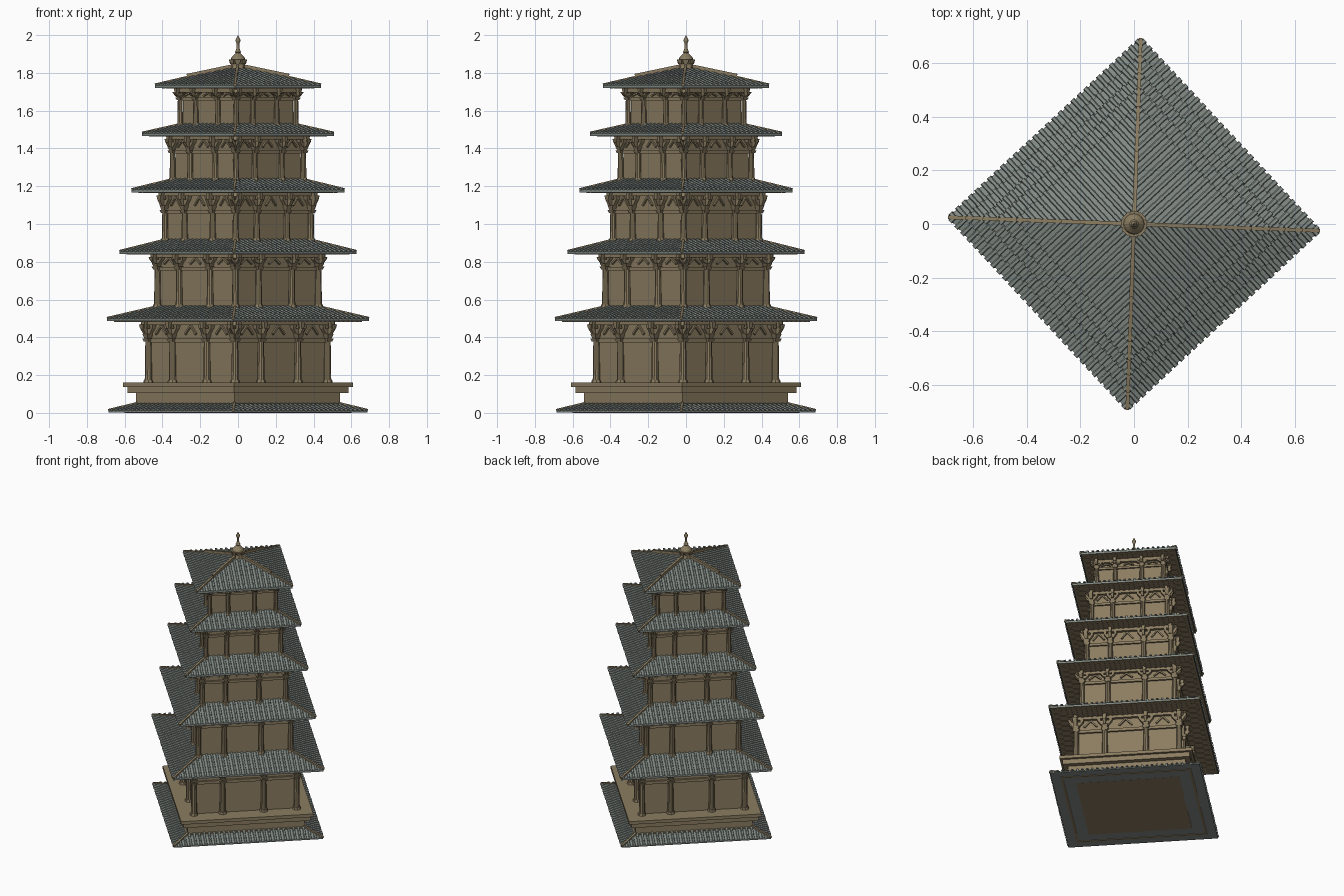
import bpy, bmesh, math
from mathutils import Matrix, Vector

if "Cube" in bpy.data.objects:
    bpy.data.objects.remove(bpy.data.objects["Cube"])

S2 = math.sqrt(2)
TURN = math.radians(42.93)          # the whole tower is turned on its plan
SIDES = [Matrix.Rotation(TURN + k * math.pi / 2, 4, 'Z') for k in range(4)]


def material(name, rgb):
    m = bpy.data.materials.new(name)
    m.diffuse_color = (*rgb, 1)
    m.use_nodes = True
    m.node_tree.nodes["Principled BSDF"].inputs["Base Color"].default_value = m.diffuse_color
    return m


WOOD = material("brown_wood", (0.256, 0.202, 0.119))
TILE = material("grey_green_tile", (0.228, 0.262, 0.240))


def finish(bm, name, mat):
    bmesh.ops.recalc_face_normals(bm, faces=bm.faces)
    me = bpy.data.meshes.new(name)
    bm.to_mesh(me)
    bm.free()
    me.materials.append(mat)
    ob = bpy.data.objects.new(name, me)
    bpy.context.collection.objects.link(ob)
    return ob


def box(bm, c, s, M):
    bmesh.ops.create_cube(bm, size=1, matrix=M @ Matrix.Translation(c) @ Matrix.Diagonal((*s, 1)))


def bar(bm, p, q, w, h, M):
    p, q = Vector(p), Vector(q)
    d = q - p
    R = d.to_track_quat('Y', 'Z').to_matrix().to_4x4()
    bmesh.ops.create_cube(bm, size=1, matrix=M @ Matrix.Translation((p + q) / 2) @ R
                          @ Matrix.Diagonal((w, d.length, h, 1)))


def cone(bm, c, r1, r2, z0, z1, M, seg=8):
    bmesh.ops.create_cone(bm, cap_ends=True, segments=seg, radius1=r1, radius2=r2, depth=z1 - z0,
                          matrix=M @ Matrix.Translation((c[0], c[1], (z0 + z1) / 2)))


def slab(bm, r, z0, z1):
    # square slab given by its corner radius
    box(bm, (0, 0, (z0 + z1) / 2), (r * S2, r * S2, z1 - z0), SIDES[0])


def tapered_block(bm, c, w0, w1, d0, d1, z0, z1, M):
    vs = []
    for w, d, z in ((w0, d0, z0), (w1, d1, z1)):
        vs.append([bm.verts.new(M @ Vector((c[0] + a * w / 2, c[1] + b * d / 2, z)))
                   for a, b in ((-1, -1), (1, -1), (1, 1), (-1, 1))])
    lo, hi = vs
    bm.faces.new(lo)
    bm.faces.new(hi)
    for i in range(4):
        j = (i + 1) % 4
        bm.faces.new((lo[i], lo[j], hi[j], hi[i]))


def height(prof, d):
    # z of the roof surface at distance d from the axis
    for (d0, z0), (d1, z1) in zip(prof, prof[1:]):
        if d >= d1:
            return z0 + (z1 - z0) * (d0 - d) / (d0 - d1)
    return prof[-1][1]


def rib(bm, x, d0, d1, prof, M, r=0.0098):
    # one row of overlapping half-round cover tiles
    n = max(1, round((d0 - d1) / 0.04))
    sec = ((-1, -0.1), (-0.6, 0.8), (0.6, 0.8), (1, -0.1))
    for i in range(n):
        ring = []
        for t, k in ((i / n, 1.0), ((i + 1) / n, 0.82)):
            d = d0 + (d1 - d0) * t
            z = height(prof, min(d, prof[0][0]))
            ring.append([bm.verts.new(M @ Vector((x + a * r * k, -d, z + b * r * k))) for a, b in sec])
        for j in range(3):
            bm.faces.new((ring[0][j], ring[0][j + 1], ring[1][j + 1], ring[1][j]))
        bm.faces.new(ring[0])


def roof(name, points, thick, closed_below=False, pitch=0.0325):
    # points: (corner radius, z) from the eave upward
    prof = [(r / S2, z) for r, z in points]
    d0, z0 = prof[0]
    dt, zt = prof[-1]
    bm, hip = bmesh.new(), bmesh.new()
    n = round(2 * d0 / pitch)
    for M in SIDES:
        strip = [(d0, z0 - thick)] + prof
        if closed_below:
            strip = [(dt, z0 - thick)] + strip
        rows = [[bm.verts.new(M @ Vector((s * d, -d, z))) for s in (-1, 1)] for d, z in strip]
        for a, b in zip(rows, rows[1:]):
            bm.faces.new((a[0], a[1], b[1], b[0]))
        for i in range(n):
            x = -d0 + (i + 0.5) * 2 * d0 / n
            rib(bm, x, d0 + 0.007, min(max(dt, abs(x)), d0 - 0.008), prof, M)
        # slim hip ridge down the corner
        for (a, za), (b, zb) in zip(prof, prof[1:]):
            bar(hip, (a, -a, za + 0.003), (b, -b, zb + 0.003), 0.014, 0.014, M)
    finish(bm, name + "_tiles", TILE)
    finish(hip, name + "_hip_ridges", WOOD)


def soffit(name, r, z, inner):
    # boarded underside with shallow rafters
    bm = bmesh.new()
    slab(bm, r - 0.006, z - 0.003, z + 0.003)
    d0, di = (r - 0.03) / S2, inner / S2
    n = round(2 * d0 / 0.0325)
    for M in SIDES:
        for i in range(n):
            x = -d0 + (i + 0.5) * 2 * d0 / n
            e = max(di, abs(x))
            if d0 - e > 0.01:
                box(bm, (x, -(d0 + e) / 2, z - 0.004), (0.012, d0 - e, 0.005), M)
    finish(bm, name + "_eave_rafters", WOOD)


def storey(name, r, z0, zc, z1, k):
    # walls, columns, brackets; zc = column top, k = size factor
    h = r / S2
    bm = bmesh.new()
    slab(bm, r - 0.014, z0 - 0.01, z1)
    finish(bm, name + "_walls", WOOD)

    cols, beams, brk = bmesh.new(), bmesh.new(), bmesh.new()
    xs = [-h, -0.44 * h, 0.36 * h, h]
    rc = 0.02 * k
    for M in SIDES:
        for x in xs[:3]:
            c = (x, -h - 0.002)
            cone(cols, c, rc * 1.45, rc * 1.2, z0 - 0.005, z0 + 0.015 * k, M)
            cone(cols, c, rc, rc * 0.82, z0, zc, M, 10)
            tapered_block(cols, c, rc * 1.7, rc * 2.4, rc * 1.7, rc * 2.4, zc - 0.018 * k, zc, M)
        # tie beams
        box(beams, (0, -h + 0.004, zc - 0.012 * k), (2 * h, 0.014 * k, 0.02 * k), M)
        box(beams, (0, -h - 0.004, z1 - 0.012), (2 * h + 0.03, 0.02, 0.022), M)
        # bracket sets: bowl-shaped fans on the columns
        zone = z1 - 0.02 - zc
        za, zb = zc + zone * 0.3, zc + zone * 0.72
        for i, x in enumerate(xs):
            y = -h - 0.006
            tapered_block(brk, (x, y), 0.026 * k, 0.042 * k, 0.026 * k, 0.042 * k, zc, za, M)
            tapered_block(brk, (x, y), 0.045 * k, 0.092 * k, 0.02, 0.024, za, zb, M)
            tapered_block(brk, (x, y - 0.01), 0.016, 0.02, 0.03, 0.07 * k, za, zb, M)
            for s in (-1, 0, 1):
                bx = x + s * 0.038 * k
                tapered_block(brk, (bx, y), 0.018 * k, 0.026 * k, 0.022, 0.03, zb, z1 - 0.02, M)
            tapered_block(brk, (x, y - 0.026 * k), 0.018 * k, 0.028 * k, 0.016, 0.024, zb, z1, M)
        # diagonal arm at the corner
        bar(brk, (h, -h, zb), (h + 0.028 * k, -h - 0.028 * k, z1 - 0.015), 0.018, 0.022, M)
        # inverted-V braces between the columns
        for a, b in zip(xs, xs[1:]):
            m = (a + b) / 2
            w = 0.042 * k
            for s in (-1, 1):
                bar(brk, (m + s * w, -h + 0.004, za), (m, -h + 0.004, z1 - 0.026), 0.012, 0.01 * k, M)
    finish(cols, name + "_columns", WOOD)
    finish(beams, name + "_beams", WOOD)
    finish(brk, name + "_brackets", WOOD)


# tiled skirt and stepped platform
roof("base_skirt", [(0.687, 0.011), (0.53, 0.049), (0.47, 0.056)], 0.008, True)
bm = bmesh.new()
slab(bm, 0.475, 0.002, 0.05)
slab(bm, 0.555, 0.02, 0.05)
slab(bm, 0.54, 0.04, 0.11)
slab(bm, 0.585, 0.105, 0.14)
slab(bm, 0.61, 0.138, 0.16)
e = 0.59 / S2
for M in SIDES:
    box(bm, (0, -e, 0.004), (2 * e + 0.016, 0.016, 0.008), M)
finish(bm, "platform", WOOD)

# storeys: wall radius, floor z, column top, wall top, size factor
STOREYS = [(0.473, 0.16, 0.395, 0.488, 1.0), (0.425, 0.56, 0.775, 0.845, 0.93),
           (0.385, 0.91, 1.075, 1.170, 0.88), (0.345, 1.23, 1.390, 1.470, 0.82),
           (0.305, 1.52, 1.670, 1.718, 0.76)]
# roofs below the top one: eave radius, eave z, upper radius, upper z
ROOFS = [(0.694, 0.498, 0.415, 0.563), (0.628, 0.853, 0.375, 0.916),
         (0.564, 1.180, 0.335, 1.236), (0.508, 1.479, 0.295, 1.527)]
for i, (r, z0, zc, z1, k) in enumerate(STOREYS):
    storey(f"storey_{i + 1}", r, z0, zc, z1, k)
for i, (r, z, rt, zt) in enumerate(ROOFS):
    mid = (r * 0.5 + rt * 0.5, z + (zt - z) * 0.5)
    roof(f"roof_{i + 1}", [(r, z), mid, (rt, zt)], 0.012)
    soffit(f"roof_{i + 1}", r, z - 0.009, STOREYS[i][0])

# top roof with heavier upper ridges
roof("top_roof", [(0.440, 1.734), (0.27, 1.774), (0.03, 1.824)], 0.014)
soffit("top_roof", 0.440, 1.724, STOREYS[4][0])
bm = bmesh.new()
for M in SIDES:
    a, b = 0.27 / S2, 0.03 / S2
    bar(bm, (a, -a, 1.784), (b, -b, 1.834), 0.015, 0.022, M)
finish(bm, "top_ridges", WOOD)

# finial: octagonal foot, petals, turned spire
bm = bmesh.new()
cone(bm, (0, 0), 0.042, 0.036, 1.82, 1.848, SIDES[0])
for j in range(8):
    M = Matrix.Rotation(TURN + j * math.pi / 4, 4, 'Z')
    tapered_block(bm, (0, -0.035), 0.022, 0.034, 0.014, 0.026, 1.848, 1.870, M)
finish(bm, "finial_foot", WOOD)

PROFILE = [(0.028, 1.84), (0.03, 1.86), (0.04, 1.868), (0.034, 1.882), (0.02, 1.896), (0.012, 1.905),
           (0.017, 1.911), (0.012, 1.917), (0.008, 1.93), (0.007, 1.955), (0.012, 1.967),
           (0.012, 1.977), (0.006, 1.988), (0.001, 2.0)]
bm = bmesh.new()
N = 16
rings = [[bm.verts.new((r * math.cos(2 * math.pi * j / N), r * math.sin(2 * math.pi * j / N), z))
          for j in range(N)] for r, z in PROFILE]
for a, b in zip(rings, rings[1:]):
    for j in range(N):
        bm.faces.new((a[j], a[(j + 1) % N], b[(j + 1) % N], b[j]))
bm.faces.new(rings[0])
bm.faces.new(rings[-1])
finish(bm, "finial_spire", WOOD)
